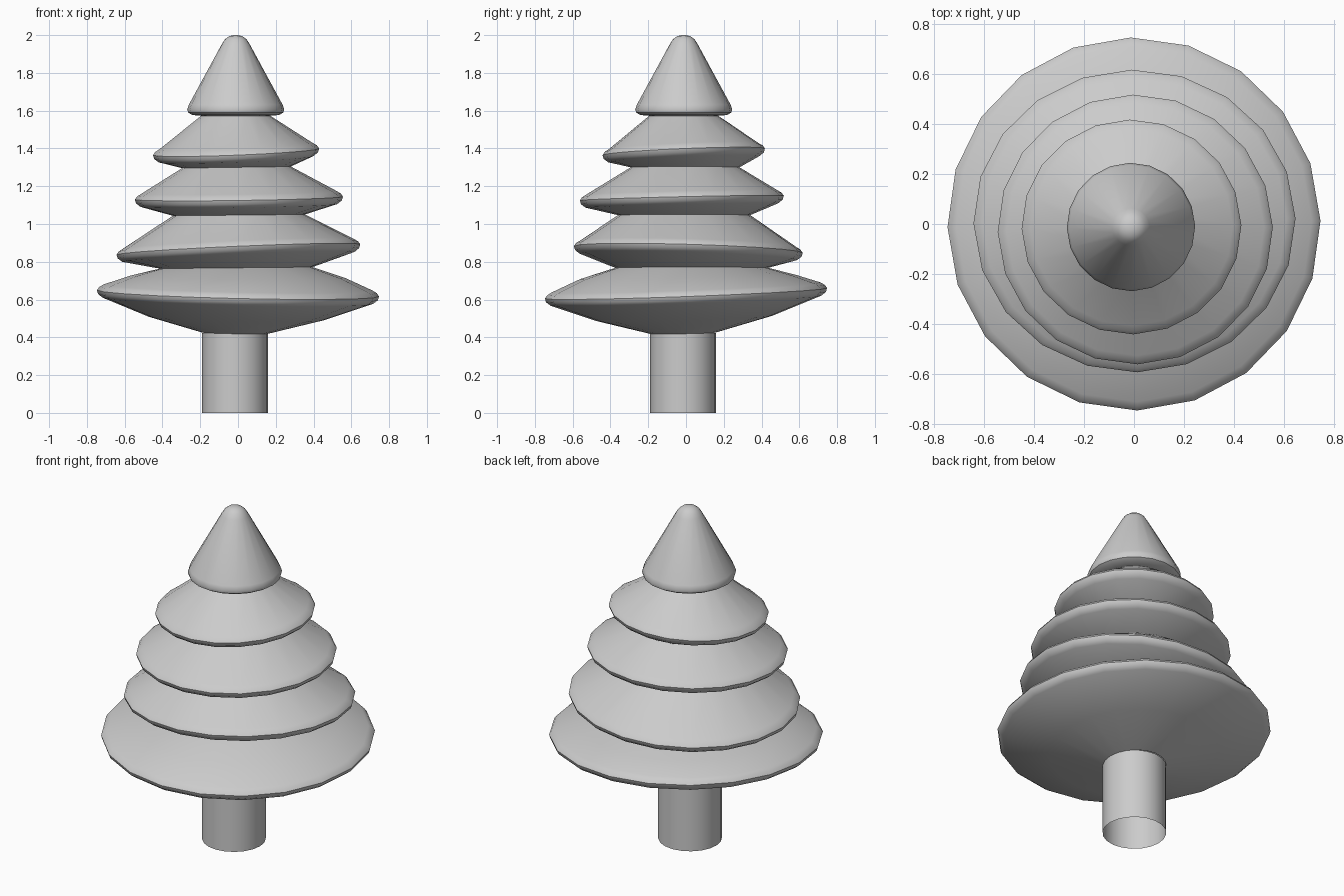
import bpy, bmesh, math

if "Cube" in bpy.data.objects:
    bpy.data.objects.remove(bpy.data.objects["Cube"])

SIDES = 20

grey = bpy.data.materials.new("plain grey")
grey.use_nodes = True
colour = (0.6, 0.6, 0.6, 1)
grey.diffuse_color = colour
grey.node_tree.nodes["Principled BSDF"].inputs["Base Color"].default_value = colour


def ring(rx, z, cx=-0.012, cy=-0.012, ry=None, tx=0, ty=0):
    """Ellipse of points around (cx, cy), tilted by slopes tx and ty."""
    ry = ry or rx
    pts = []
    for i in range(SIDES):
        a = 2 * math.pi * i / SIDES + math.radians(1)
        x, y = rx * math.cos(a), ry * math.sin(a)
        pts.append((cx + x, cy + y, z + x * tx + y * ty))
    return pts


def loft(name, rings, cap_end):
    bm = bmesh.new()
    loops = [[bm.verts.new(p) for p in r] for r in rings]
    for low, high in zip(loops, loops[1:]):
        for i in range(SIDES):
            j = (i + 1) % SIDES
            bm.faces.new((low[i], low[j], high[j], high[i]))
    if cap_end:
        bm.faces.new(loops[-1])
    mesh = bpy.data.meshes.new(name)
    bm.to_mesh(mesh)
    bm.free()
    mesh.materials.append(grey)
    obj = bpy.data.objects.new(name, mesh)
    bpy.context.collection.objects.link(obj)
    bpy.ops.object.select_all(action="DESELECT")
    obj.select_set(True)
    bpy.context.view_layer.objects.active = obj
    bpy.ops.object.shade_smooth_by_angle(angle=math.radians(40))


def lip(rx, ry, z, cx, cy, tx, ty):
    """Rounded outer edge of one branch tier."""
    steps = ((-0.03, -0.034), (-0.006, -0.015), (0, 0.005), (-0.012, 0.022), (-0.035, 0.036))
    return [ring(rx + dr, z + dz, cx, cy, ry + dr, tx, ty) for dr, dz in steps]


# Trunk, an open tube
loft("trunk", [ring(0.174, 0, -0.016, -0.016), ring(0.174, 0.422, -0.016, -0.016)], False)

# Branch tiers as one continuous skin, from the trunk up
rings = [ring(0.174, 0.422, -0.016, -0.016, tx=-0.02, ty=0.02),
         ring(0.465, 0.5, -0.008, -0.008, tx=-0.02, ty=0.03)]
rings += lip(0.747, 0.747, 0.628, 0, 0, -0.023, 0.037)
rings += [ring(0.57, 0.72, 0, 0.01, tx=-0.012, ty=0.02),
          ring(0.405, 0.768, -0.01, 0.03, tx=0.01)]
rings += lip(0.645, 0.606, 0.86, 0.002, 0.012, 0.043, -0.029)
rings += [ring(0.35, 1.047, 0.005, -0.01, tx=0.01)]
rings += lip(0.551, 0.54, 1.132, 0.005, -0.022, 0.014, 0.023)
rings += [ring(0.288, 1.3, -0.008, -0.005, tx=0.015)]
rings += lip(0.44, 0.43, 1.377, -0.01, -0.012, 0.04, 0.041)
rings += [ring(0.183, 1.573)]
# Top cone with a rounded tip
rings += [ring(r, z) for r, z in ((0.23, 1.577), (0.252, 1.59), (0.257, 1.607), (0.248, 1.632),
                                  (0.075, 1.95), (0.058, 1.977), (0.036, 1.994), (0.012, 2.0))]
loft("branches", rings, True)
